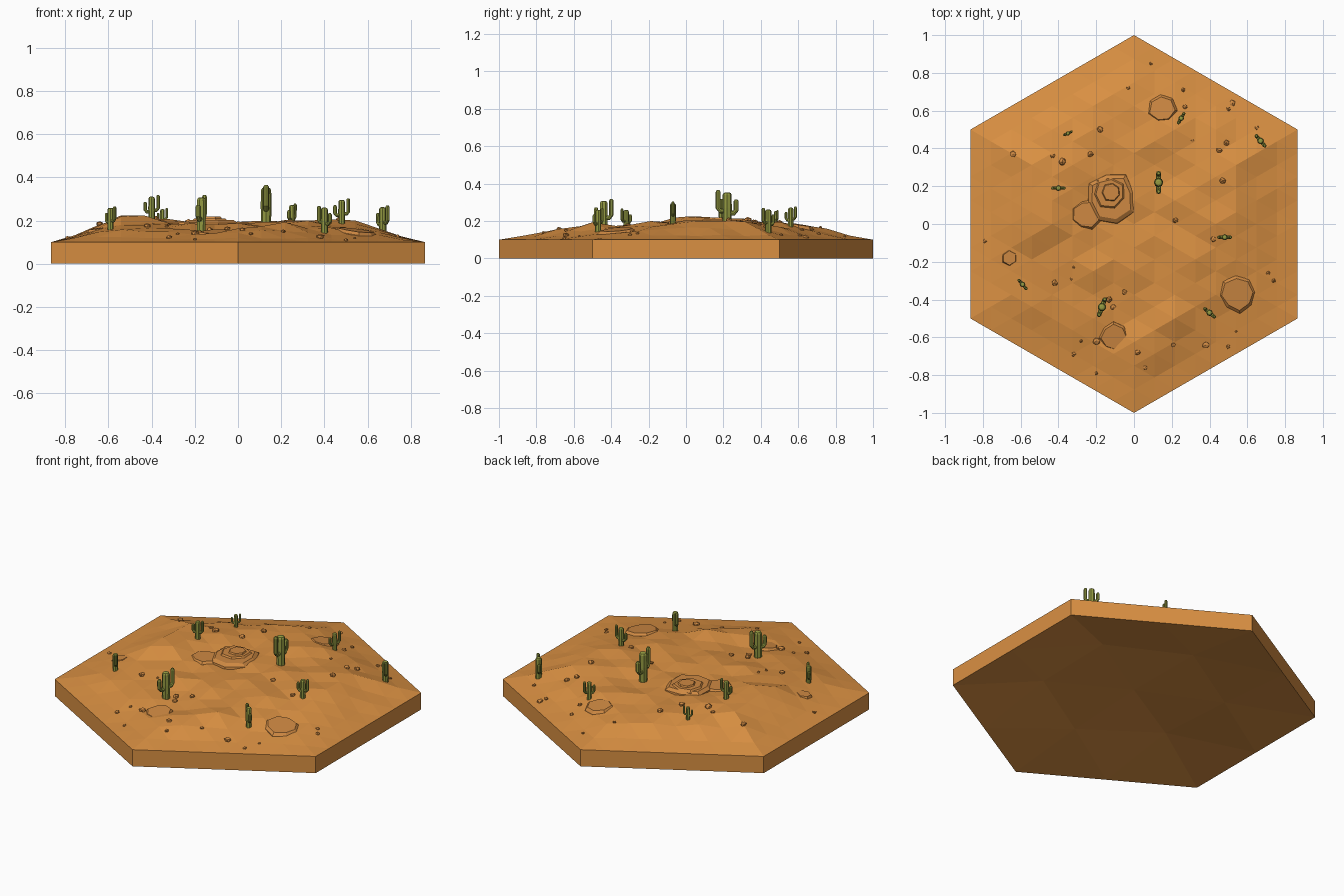
import bpy, bmesh, math, random
from mathutils import Vector
from mathutils.bvhtree import BVHTree

if "Cube" in bpy.data.objects:
    bpy.data.objects.remove(bpy.data.objects["Cube"])

random.seed(4)


def material(name, rgb):
    m = bpy.data.materials.new(name)
    m.diffuse_color = (*rgb, 1)
    m.use_nodes = True
    m.node_tree.nodes["Principled BSDF"].inputs["Base Color"].default_value = m.diffuse_color
    return m


SAND = material("sand", (0.70, 0.28, 0.055))
ROCK = material("rock", (0.62, 0.25, 0.055))
GREEN = material("cactus_green", (0.30, 0.33, 0.055))


def finish(bm, name, mat):
    bmesh.ops.recalc_face_normals(bm, faces=bm.faces)
    me = bpy.data.meshes.new(name)
    bm.to_mesh(me)
    bm.free()
    me.materials.append(mat)
    ob = bpy.data.objects.new(name, me)
    bpy.context.collection.objects.link(ob)
    return ob


def hex_grid(n, height):
    """Triangulated hexagon; height(x, y, ring) with ring 0 on the border."""
    bm = bmesh.new()
    v = {}
    for q in range(-n, n + 1):
        for r in range(-n, n + 1):
            ring = n - max(abs(q), abs(r), abs(q + r))
            if ring >= 0:
                x, y = q * math.sqrt(0.75) / n, (r + q / 2) / n
                v[q, r] = bm.verts.new((x, y, height(x, y, ring)))
    for q, r in v:
        for tri in (((q, r), (q + 1, r), (q, r + 1)),
                    ((q, r), (q + 1, r - 1), (q + 1, r))):
            if all(k in v for k in tri):
                bm.faces.new([v[k] for k in tri])
    return bm


# sand terrain: control heights blended by distance, sloping to the rim
HILLS = [(.13, .22, .19), (-.17, -.44, .16), (.4, -.47, .155), (-.59, -.32, .175),
         (.67, .44, .18), (.48, -.07, .195), (-.4, .19, .205), (-.35, .48, .2),
         (.25, .56, .19), (.55, -.37, .14), (-.1, -.6, .145), (-.12, .14, .18),
         (-.54, .02, .22), (.22, -.5, .19), (.3, -.22, .205), (.15, .62, .185),
         (.42, .3, .19), (-.1, -.15, .175), (0, .45, .185), (-.3, .66, .2)]


def dune(x, y, ring):
    if ring == 0:
        return 0.1
    w = [((x - a) ** 2 + (y - b) ** 2 + 0.003) ** -1.5 for a, b, _ in HILLS]
    h = sum(k * c[2] for k, c in zip(w, HILLS)) / sum(w)
    h += random.uniform(-0.015, 0.013)
    return 0.1 + (h - 0.1) * (0.28, 0.7, 1)[min(ring, 3) - 1]


bm = hex_grid(8, dune)
ground = BVHTree.FromBMesh(bm)
rim = [e for e in bm.edges if e.is_boundary]
for g in bmesh.ops.extrude_edge_only(bm, edges=rim)["geom"]:
    if isinstance(g, bmesh.types.BMVert):
        g.co.z = 0
finish(bm, "sand_tile", SAND)

# hollowed, uneven underside
bm = hex_grid(2, lambda x, y, ring: random.uniform(0.04, 0.09) if ring else 0)
under = finish(bm, "underside", SAND)
if under.data.polygons[0].normal.z > 0:
    under.data.flip_normals()


def ground_z(x, y):
    return ground.ray_cast(Vector((x, y, 1)), Vector((0, 0, -1)))[0].z


# flat-topped rock slabs, dipping outwards
def slab(name, x, y, r, top, sides=8, dip=0.0):
    bm = bmesh.new()
    turn = random.uniform(0, 1)
    jit = [random.uniform(0.9, 1.07) for _ in range(sides)]
    out = Vector((x, y)).normalized()
    rings = []
    for k, z in ((1.08, top - 0.07), (1.0, top - 0.014), (0.84, top)):
        ring = []
        for i in range(sides):
            a = turn + math.tau * i / sides
            d = Vector((math.cos(a), math.sin(a))) * r * k * jit[i]
            ring.append(bm.verts.new((x + d.x, y + d.y, z - dip * d.dot(out))))
        rings.append(ring)
    for a, b in zip(rings, rings[1:]):
        for i in range(sides):
            j = (i + 1) % sides
            bm.faces.new((a[i], a[j], b[j], b[i]))
    bm.faces.new(rings[0])
    bm.faces.new(rings[-1])
    finish(bm, name, ROCK)


slab("mesa_base", -.12, .14, .135, .202)
slab("mesa_step", -.13, .165, .09, .21, 7)
slab("mesa_top", -.12, .17, .055, .218, 7)
slab("mesa_side", -.25, .05, .085, .193)
for name, x, y, r, n, lift in (("back", .15, .61, .08, 7, .012), ("right", .55, -.37, .1, 8, .016),
                               ("front", -.105, -.6, .08, 8, .012), ("left", -.66, -.18, .045, 6, .006)):
    slab("slab_" + name, x, y, r, ground_z(x, y) + lift, n, .15)

# scattered pebbles
PEBBLES = [(-.64, .37, 15), (-.38, .33, 18), (-.43, .36, 12), (-.23, .37, 15),
           (-.18, .5, 15), (.26, .71, 10), (.27, .62, 12), (.52, .64, 15),
           (.5, .61, 10), (.45, .39, 15), (.49, .43, 14), (.31, .44, 8),
           (.65, .51, 10), (.47, .23, 15), (.22, .02, 13), (.42, -.08, 13),
           (.74, -.3, 10), (.71, -.26, 10), (-.79, -.09, 10), (-.42, -.31, 15),
           (-.33, -.29, 8), (-.32, -.23, 7), (-.05, -.36, 13), (-.13, -.4, 15),
           (-.11, -.44, 13), (.21, -.64, 11), (.38, -.64, 17), (.5, -.65, 10),
           (.54, -.57, 7), (-.2, -.62, 18), (-.32, -.69, 12), (-.28, -.62, 8),
           (.02, -.68, 13), (.06, -.76, 10), (-.2, -.79, 8), (.09, .85, 8),
           (-.03, .72, 9)]
bm = bmesh.new()
for x, y, r in PEBBLES:
    r /= 850
    c = Vector((x, y, ground_z(x, y) + r * 0.2))
    for v in bmesh.ops.create_icosphere(bm, subdivisions=1, radius=r)["verts"]:
        v.co *= random.uniform(0.8, 1.15)
        v.co.z *= 0.75
        v.co += c
finish(bm, "pebbles", ROCK)


# cacti: faceted tubes following a path in a vertical plane
def tube(bm, origin, heading, path, sides=8):
    d = Vector((math.cos(heading), math.sin(heading), 0))
    side = Vector((-d.y, d.x, 0))
    pts = [origin + d * u + Vector((0, 0, z)) for u, z, _ in path]
    rings = []
    for i, (p, (_, _, r)) in enumerate(zip(pts, path)):
        t = (pts[min(i + 1, len(pts) - 1)] - pts[max(i - 1, 0)]).normalized()
        n = side.cross(t)
        rings.append([bm.verts.new(p + r * (n * math.cos(a) + side * math.sin(a)))
                      for a in (math.tau * k / sides for k in range(sides))])
    for a, b in zip(rings, rings[1:]):
        for i in range(sides):
            j = (i + 1) % sides
            bm.faces.new((a[i], a[j], b[j], b[i]))
    bm.faces.new(rings[0])
    bm.faces.new(rings[-1])


def arm(h, elbow, top, out):
    r = 0.07 * h
    return [(0, elbow * h, r), (out * h * 0.75, elbow * h, r),
            (out * h, (elbow + 0.08) * h, r), (out * h, (top - 0.05) * h, r),
            (out * h, top * h, r * 0.55)]


# x, y, tip height, heading of the tall arm in degrees
CACTI = [(.13, .22, .365, -90), (-.17, -.44, .318, 70), (-.4, .19, .318, 0),
         (.48, -.07, .303, 0), (.4, -.47, .268, 140), (.25, .56, .278, 60),
         (.67, .44, .27, -50), (-.35, .48, .258, 25), (-.59, -.32, .266, -50)]
for i, (x, y, tip, deg) in enumerate(CACTI):
    z = ground_z(x, y) - 0.008
    h, o, a = tip - z, Vector((x, y, z)), math.radians(deg)
    bm = bmesh.new()
    r = 0.13 * h
    tube(bm, o, a, [(0, 0, r * .92), (0, .5 * h, r), (0, .87 * h, r * .95),
                    (0, .92 * h, r * .75), (0, .94 * h, r * .35)])
    tube(bm, o, a, arm(h, .42, 1.0, .25))
    tube(bm, o, a + math.pi, arm(h, .36, .74, .25))
    finish(bm, f"cactus_{i + 1}", GREEN)
